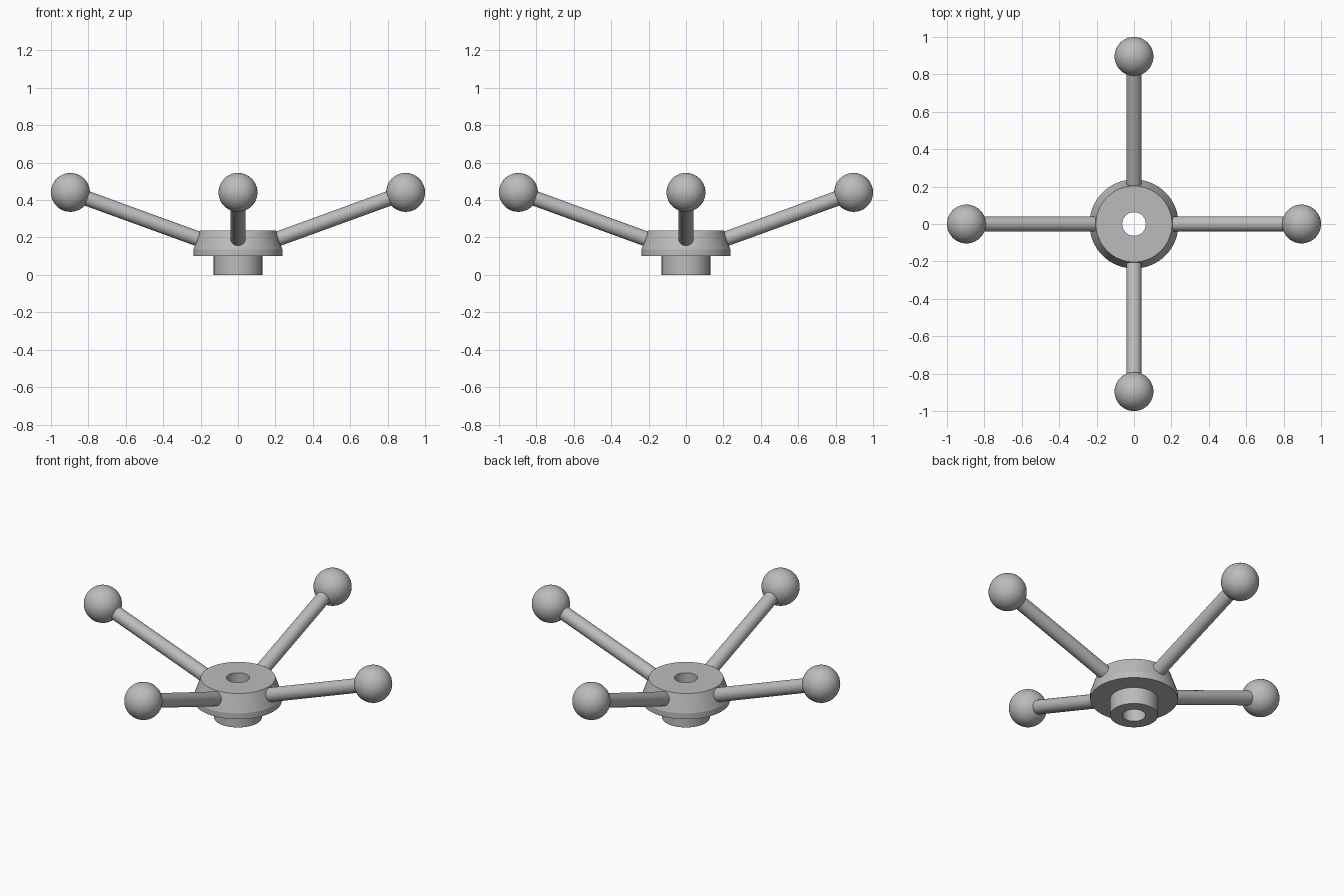
import bpy, bmesh, math
from mathutils import Vector

if "Cube" in bpy.data.objects:
    bpy.data.objects.remove(bpy.data.objects["Cube"])

grey = bpy.data.materials.new("plain grey")
grey.diffuse_color = (0.5, 0.5, 0.5, 1)
grey.use_nodes = True
grey.node_tree.nodes["Principled BSDF"].inputs["Base Color"].default_value = grey.diffuse_color


def finish(bm, name):
    bmesh.ops.recalc_face_normals(bm, faces=bm.faces)
    mesh = bpy.data.meshes.new(name)
    bm.to_mesh(mesh)
    bm.free()
    mesh.materials.append(grey)
    ob = bpy.data.objects.new(name, mesh)
    bpy.context.collection.objects.link(ob)
    bpy.ops.object.select_all(action='DESELECT')
    ob.select_set(True)
    bpy.context.view_layer.objects.active = ob
    bpy.ops.object.shade_smooth_by_angle(angle=math.radians(12))
    return ob


def lathe(name, profile, steps=64, closed=False):
    """Revolve (radius, z) points about the z axis."""
    bm = bmesh.new()
    verts = [bm.verts.new((r, 0, z)) for r, z in profile]
    pairs = list(zip(verts, verts[1:]))
    if closed:
        pairs.append((verts[-1], verts[0]))
    edges = [bm.edges.new(p) for p in pairs]
    bmesh.ops.spin(bm, geom=verts + edges, cent=(0, 0, 0), axis=(0, 0, 1),
                   angle=math.tau, steps=steps, use_duplicate=False)
    bmesh.ops.remove_doubles(bm, verts=bm.verts, dist=1e-5)
    return finish(bm, name)


# Hub: bored collar with a short rim, tapered body and narrower boss below
lathe("hub", [(0.063, 0), (0.13, 0), (0.13, 0.1), (0.238, 0.1),
              (0.238, 0.135), (0.203, 0.238), (0.063, 0.238)], closed=True)

# Four raised arms, each ending in a ball knob
TILT = math.radians(20)
BALL_X, BALL_Z, BALL_R = 0.896, 0.441, 0.104
ROD_R, INNER_X = 0.04, 0.175
length = (BALL_X - INNER_X) / math.cos(TILT) - BALL_R * 0.8

for i, side in enumerate(("right", "back", "left", "front")):
    turn = i * math.pi / 2
    # rod
    rod = lathe(side + "_arm", [(0, 0), (ROD_R, 0), (ROD_R, length), (0, length)], 32)
    inner_z = BALL_Z - (BALL_X - INNER_X) * math.tan(TILT)
    rod.location = (INNER_X * math.cos(turn), INNER_X * math.sin(turn), inner_z)
    rod.rotation_euler = (0, math.pi / 2 - TILT, turn)
    # knob
    bm = bmesh.new()
    bmesh.ops.create_uvsphere(bm, u_segments=40, v_segments=24, radius=BALL_R)
    knob = finish(bm, side + "_knob")
    knob.location = Vector((BALL_X * math.cos(turn), BALL_X * math.sin(turn), BALL_Z))
